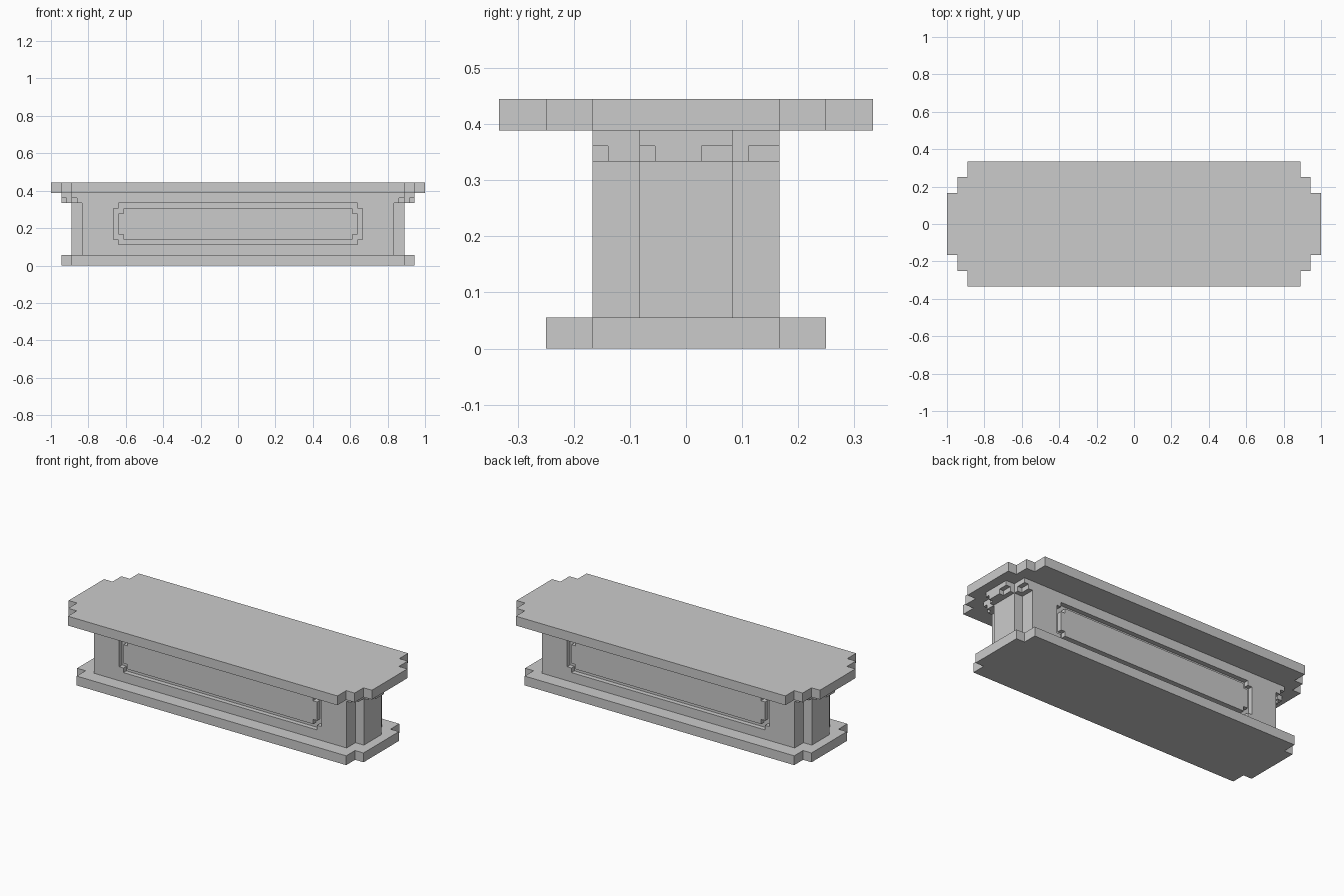
import bpy, bmesh

if "Cube" in bpy.data.objects:
    bpy.data.objects.remove(bpy.data.objects["Cube"])

U = 1 / 36  # grid step of the blocky design


def prism(name, pts, lo, hi, axis='z'):
    """Extrude a 2D outline (in grid steps) along z, or along y for xz outlines."""
    bm = bmesh.new()
    def at(p, h):
        return (p[0]*U, p[1]*U, h*U) if axis == 'z' else (p[0]*U, h*U, p[1]*U)
    bottom = bm.faces.new([bm.verts.new(at(p, lo)) for p in pts])
    d = (0, 0, (hi-lo)*U) if axis == 'z' else (0, (hi-lo)*U, 0)
    geo = bmesh.ops.extrude_face_region(bm, geom=[bottom], use_keep_orig=True)
    bmesh.ops.translate(bm, vec=d, verts=[v for v in geo['geom'] if isinstance(v, bmesh.types.BMVert)])
    bmesh.ops.recalc_face_normals(bm, faces=bm.faces)
    me = bpy.data.meshes.new(name)
    bm.to_mesh(me)
    bm.free()
    ob = bpy.data.objects.new(name, me)
    bpy.context.collection.objects.link(ob)
    return ob


def stepped(corner, cz=0):
    """Closed outline symmetric in both axes from its upper right staircase corner."""
    c = list(corner)
    r = c[::-1]
    return ([(x, cz+y) for x, y in c] + [(-x, cz+y) for x, y in r]
            + [(-x, cz-y) for x, y in c] + [(x, cz-y) for x, y in r])


def cut(ob, cutter):
    m = ob.modifiers.new("cut", 'BOOLEAN')
    m.operation, m.solver, m.object = 'DIFFERENCE', 'EXACT', cutter
    cutter.hide_render = True
    cutter.hide_set(True)


# slabs and core
prism("table_top", stepped([(36, 6), (34, 6), (34, 9), (32, 9), (32, 12)]), 14, 16)
prism("base", stepped([(34, 6), (32, 6), (32, 9)]), 0, 2)
body = prism("body", stepped([(32, 3), (30, 3), (30, 6)]), 2, 14)

# recessed border with a flush panel inside, front and back
outer = stepped([(24, 3), (23, 3), (23, 4)], 8)
inner = stepped([(23, 2), (22, 2), (22, 3)], 8)
for side, lo, hi in (("front", -7, -5), ("back", 5, 7)):
    cut(body, prism(side + "_recess_cutter", outer, lo, hi, 'y'))
    prism(side + "_panel", inner, -6 if lo < 0 else 5, -5 if lo < 0 else 6, 'y')

# capitals under the top at both ends, with notched lower corners
for s, side in ((1, "right"), (-1, "left")):
    tee = [(30, -6), (32, -6), (32, -3), (34, -3), (34, 3), (32, 3), (32, 6), (30, 6)]
    cap = prism(side + "_capital", [(s*x, y) for x, y in tee], 12, 14)
    for i, (x0, x1, y0, y1) in enumerate([(33, 35, -3.5, -2), (31, 32.5, -7, -5),
                                          (33, 35, 1, 3.5), (31, 32.5, 4, 7)]):
        box = [(s*x0, y0), (s*x1, y0), (s*x1, y1), (s*x0, y1)]
        cut(cap, prism(f"{side}_notch_cutter_{i}", box, 11, 13))
